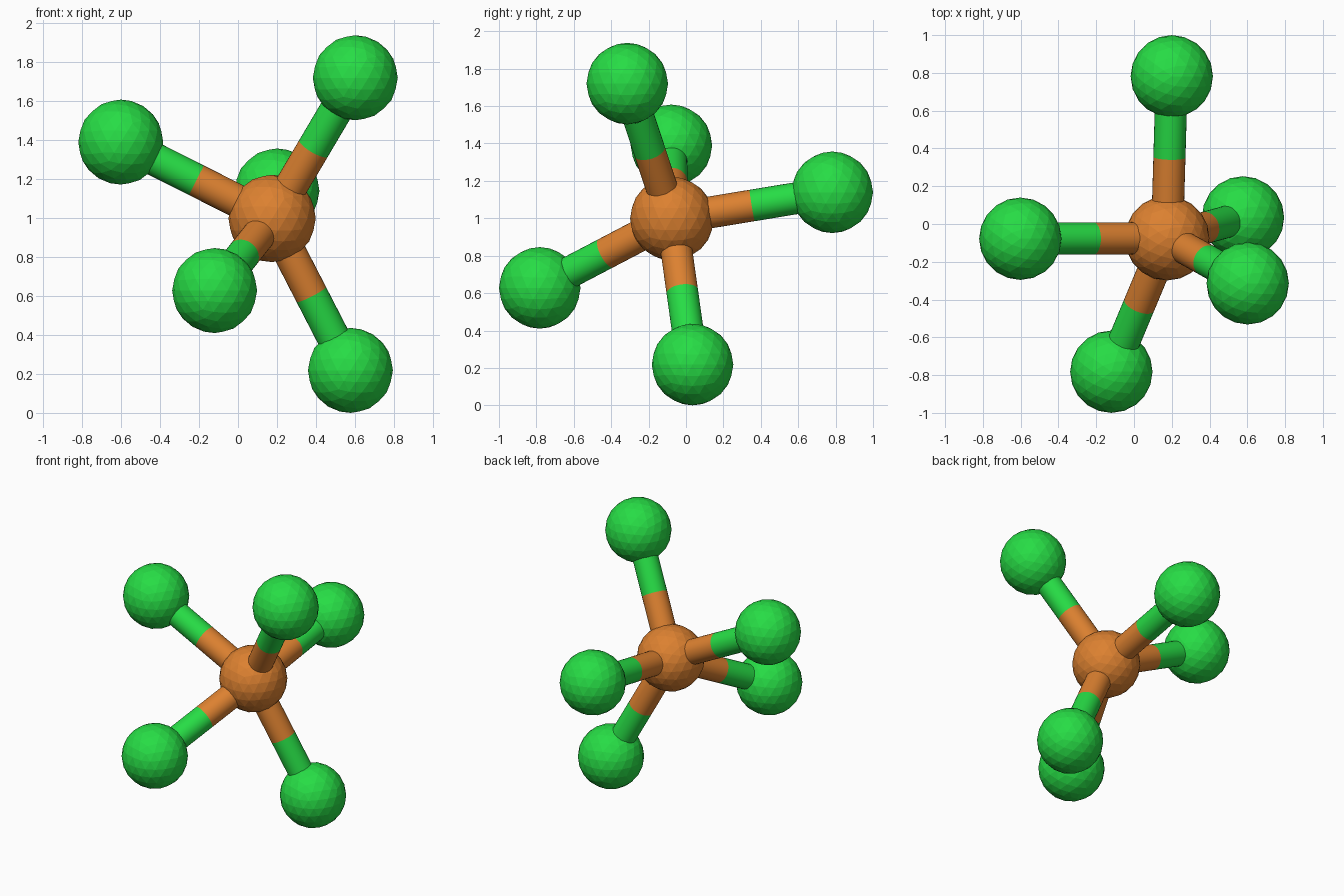
import bpy
from mathutils import Vector

if "Cube" in bpy.data.objects:
    bpy.data.objects.remove(bpy.data.objects["Cube"])

ATOM_R, CENTRE_R, BOND_R = 0.218, 0.224, 0.085
CENTRE = Vector((0.175, -0.075, 0.998))
OUTER = {
    "back": (0.2, 0.782, 1.139),
    "left": (-0.602, -0.078, 1.39),
    "front": (-0.12, -0.782, 0.628),
    "upper": (0.602, -0.314, 1.72),
    "lower": (0.577, 0.035, 0.218),
}


def material(name, colour):
    m = bpy.data.materials.new(name)
    m.diffuse_color = (*colour, 1)
    m.use_nodes = True
    m.node_tree.nodes["Principled BSDF"].inputs["Base Color"].default_value = m.diffuse_color
    return m


GREEN = material("green", (0.02, 0.72, 0.06))
ORANGE = material("orange", (0.72, 0.22, 0.03))


def atom(name, pos, radius, mat):
    bpy.ops.mesh.primitive_ico_sphere_add(subdivisions=3, radius=radius, location=pos)
    ob = bpy.context.object
    ob.name = name
    ob.data.materials.append(mat)


def half_bond(name, a, b, mat):
    d = b - a
    bpy.ops.mesh.primitive_cylinder_add(
        vertices=32, radius=BOND_R, depth=d.length, location=(a + b) / 2,
        rotation=d.to_track_quat('Z', 'Y').to_euler())
    ob = bpy.context.object
    ob.name = name
    ob.data.materials.append(mat)
    bpy.ops.object.shade_smooth_by_angle()


# Central atom
atom("central_atom", CENTRE, CENTRE_R, ORANGE)

# Outer atoms, each joined by a bond that changes colour halfway
for side, pos in OUTER.items():
    pos = Vector(pos)
    mid = (CENTRE + pos) / 2
    atom(side + "_atom", pos, ATOM_R, GREEN)
    half_bond(side + "_bond_inner", CENTRE, mid, ORANGE)
    half_bond(side + "_bond_outer", mid, pos, GREEN)
